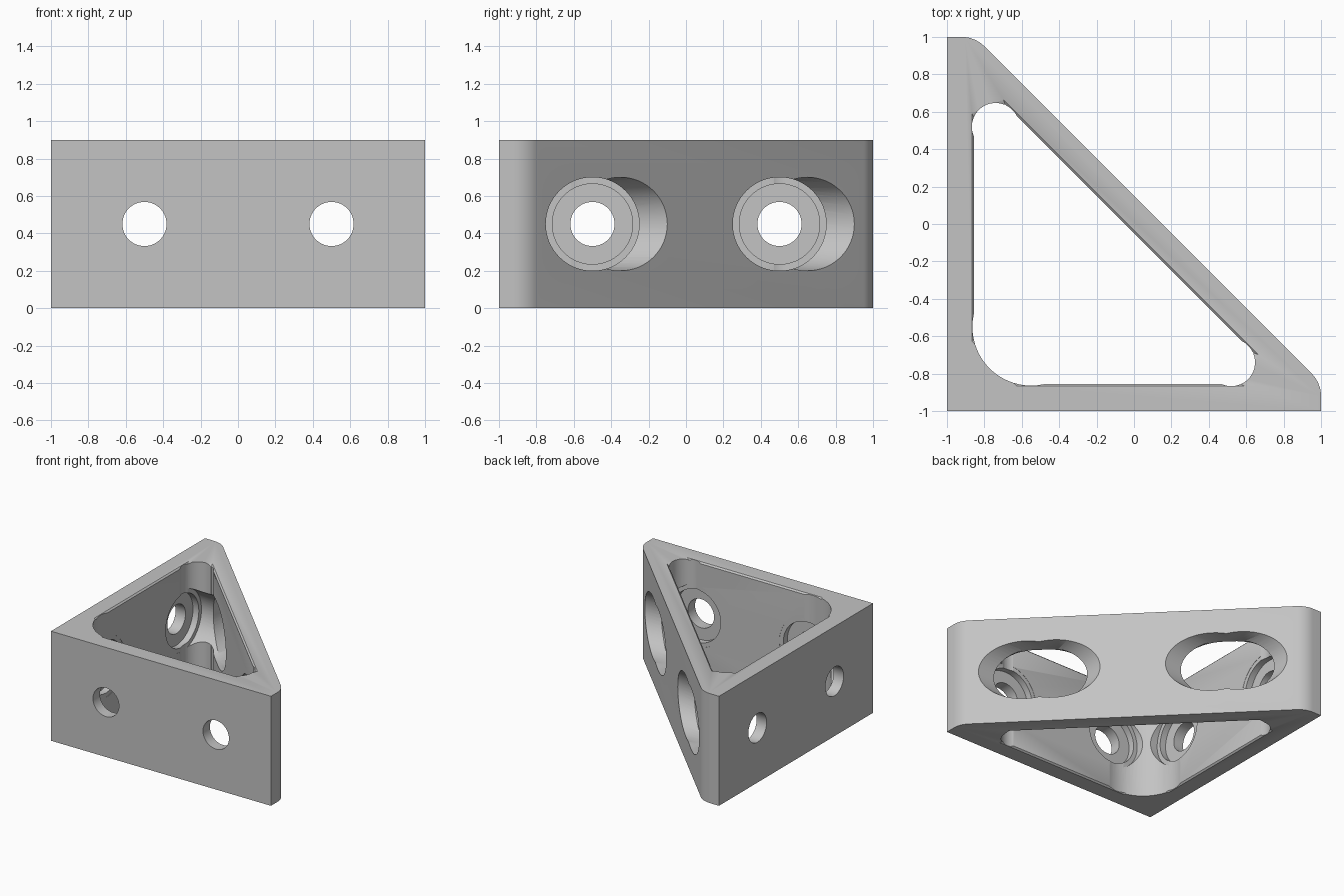
import bpy, bmesh
from math import cos, sin, pi, radians
from mathutils import Vector, Matrix

cube = bpy.data.objects.get("Cube")
if cube:
    bpy.data.objects.remove(cube, do_unlink=True)

H = 0.9
grey = bpy.data.materials.new("light_grey")
grey.use_nodes = True
colour = (0.55, 0.55, 0.55, 1)
grey.diffuse_color = colour
grey.node_tree.nodes["Principled BSDF"].inputs["Base Color"].default_value = colour


def finish(bm, name):
    bmesh.ops.recalc_face_normals(bm, faces=bm.faces)
    me = bpy.data.meshes.new(name)
    bm.to_mesh(me)
    bm.free()
    ob = bpy.data.objects.new(name, me)
    bpy.context.collection.objects.link(ob)
    me.materials.append(grey)
    return ob


def prism(bm, profile, z0, z1, top_scale=1.0, centre=(0, 0)):
    """Extrude an outline, optionally flaring the upper end about a centre."""
    c = Vector(centre)
    low = [bm.verts.new((x, y, z0)) for x, y in profile]
    high = [bm.verts.new((*(c + (Vector(p) - c) * top_scale), z1)) for p in profile]
    bm.faces.new(low)
    bm.faces.new(high)
    n = len(profile)
    for i in range(n):
        j = (i + 1) % n
        bm.faces.new((low[i], low[j], high[j], high[i]))


def cut(target, cutter):
    mod = target.modifiers.new("cut", 'BOOLEAN')
    mod.operation = 'DIFFERENCE'
    mod.solver = 'EXACT'
    mod.object = cutter
    bpy.context.view_layer.objects.active = target
    bpy.ops.object.modifier_apply(modifier=mod.name)
    bpy.data.objects.remove(cutter, do_unlink=True)


def cylinder(radius, start, end, name, segments=64):
    """Cylinder between two points."""
    a, b = Vector(start), Vector(end)
    bm = bmesh.new()
    turn = (b - a).to_track_quat('Z', 'Y').to_matrix().to_4x4()
    bmesh.ops.create_cone(bm, cap_ends=True, segments=segments, radius1=radius,
                          radius2=radius, depth=(b - a).length,
                          matrix=Matrix.Translation((a + b) / 2) @ turn)
    return finish(bm, name)


# Solid corner block: right triangle with its two sharp tips rounded
R = 0.17
tip = 1 - R
tip_x = -0.85 - R * 0.414 + 0.03
arc = [(tip_x + R * sin(t), tip + R * cos(t)) for t in [pi / 4 * i / 8 for i in range(9)]]
# Keep the rounded tip tangent to the slanted wall
shift = 0.15 - sum(arc[-1])
arc = [(x + shift, y) for x, y in arc]
outline = [(-1, -1), (-1, 1)] + arc + [(y, x) for x, y in reversed(arc)] + [(1, -1)]
bm = bmesh.new()
prism(bm, outline, 0, H)
sharp = [e for e in bm.edges if e.calc_face_angle(0) > radians(30)]
bmesh.ops.bevel(bm, geom=sharp, offset=0.01, segments=2, profile=0.5, affect='EDGES')
bracket = finish(bm, "corner_bracket")

# Triangular pocket with chamfered rims
half = [(-0.855, -0.62), (-0.855, 0.57), (-0.69, 0.64)]
pocket = half + [(y, x) for x, y in reversed(half)]
mid = (-0.369, -0.369)
for z0, z1, flare in ((-0.1, H + 0.1, 1), (H - 0.012, H + 0.012, 1.05), (0.012, -0.012, 1.05)):
    bm = bmesh.new()
    prism(bm, pocket, z0, z1, flare, mid)
    cut(bracket, finish(bm, "pocket_cutter"))

# Rounded pocket corners
for x, y, r in ((-0.55, -0.55, 0.314), (-0.74, 0.52, 0.127), (0.52, -0.74, 0.127)):
    cut(bracket, cylinder(r, (x, y, -0.2), (x, y, H + 0.2), "corner_cutter"))

# Stepped bolt holes through both straight walls, with access through the slanted wall
for s in (-0.5, 0.5):
    for radius, start, end in ((0.25, -0.857, 1.5), (0.215, -0.91, -0.6), (0.118, -1.2, -0.7)):
        cut(bracket, cylinder(radius, (start, s, H / 2), (end, s, H / 2), "bore_cutter"))
        cut(bracket, cylinder(radius, (s, start, H / 2), (s, end, H / 2), "bore_cutter"))

bpy.ops.object.select_all(action='DESELECT')
bracket.select_set(True)
bpy.context.view_layer.objects.active = bracket
bpy.ops.object.shade_smooth_by_angle(angle=radians(30))
